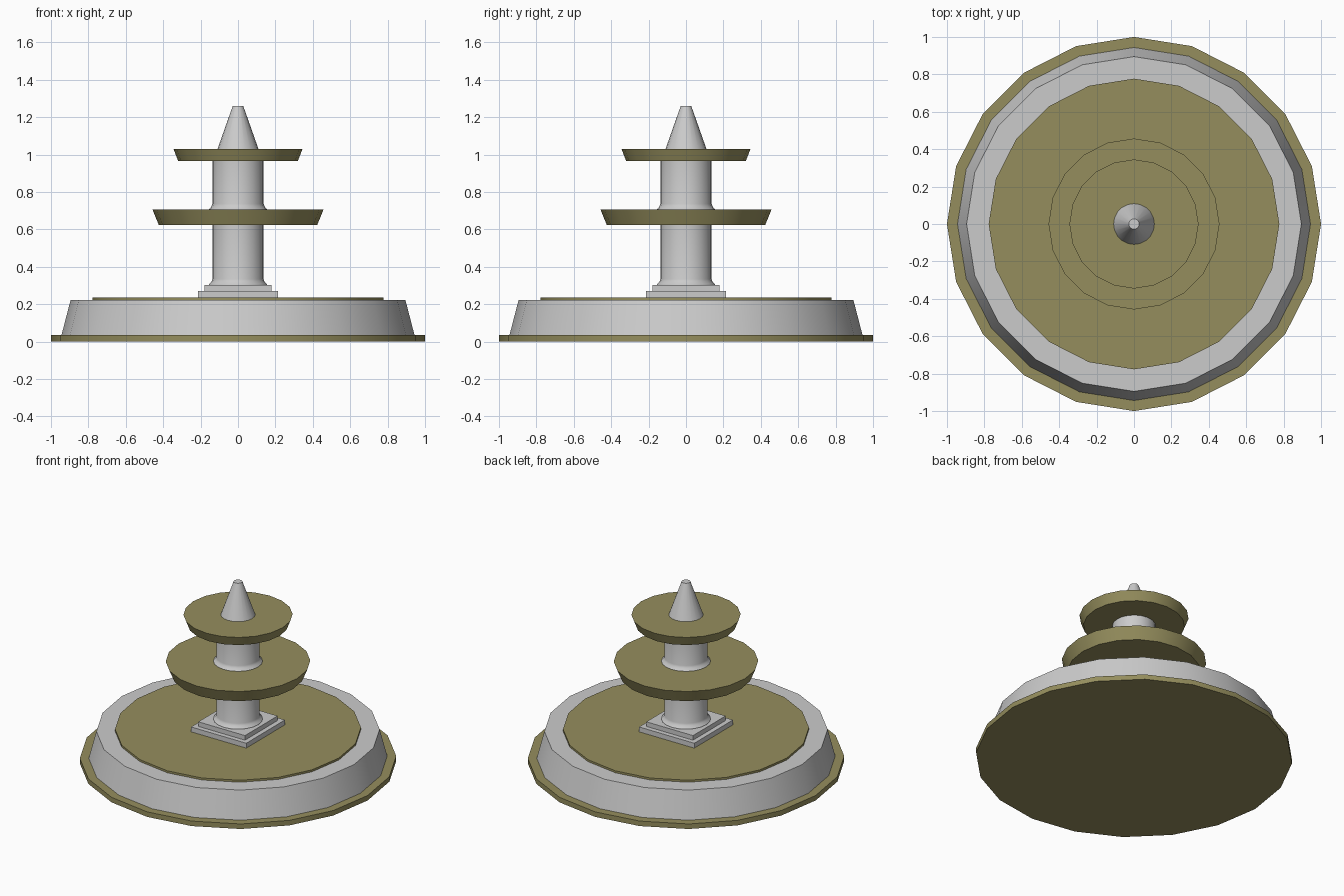
import bpy, bmesh, math

if "Cube" in bpy.data.objects:
    bpy.data.objects.remove(bpy.data.objects["Cube"])

SIDES = 20
stone_gold = bpy.data.materials.new("ochre")
stone_gold.diffuse_color = (0.30, 0.27, 0.11, 1)
stone_gold.use_nodes = True
stone_gold.node_tree.nodes["Principled BSDF"].inputs["Base Color"].default_value = stone_gold.diffuse_color


def finish(name, bm, mat=None, smooth=False):
    bmesh.ops.recalc_face_normals(bm, faces=bm.faces)
    mesh = bpy.data.meshes.new(name)
    bm.to_mesh(mesh)
    bm.free()
    ob = bpy.data.objects.new(name, mesh)
    bpy.context.collection.objects.link(ob)
    if mat:
        mesh.materials.append(mat)
    if smooth:
        bpy.ops.object.select_all(action='DESELECT')
        ob.select_set(True)
        bpy.context.view_layer.objects.active = ob
        bpy.ops.object.shade_smooth_by_angle(angle=math.radians(30))
    return ob


def lathe(name, profile, mat=None, smooth=True):
    """Closed round solid from (radius, z) points, bottom to top."""
    bm = bmesh.new()
    rings = []
    for r, z in profile:
        rings.append([bm.verts.new((r * math.cos(math.tau * i / SIDES),
                                    r * math.sin(math.tau * i / SIDES), z))
                      for i in range(SIDES)])
    for a, b in zip(rings, rings[1:]):
        for i in range(SIDES):
            j = (i + 1) % SIDES
            bm.faces.new((a[i], a[j], b[j], b[i]))
    bm.faces.new(rings[0][::-1])
    bm.faces.new(rings[-1])
    return finish(name, bm, mat, smooth)


def slab(name, half, z0, z1):
    bm = bmesh.new()
    bmesh.ops.create_cube(bm, size=1)
    for v in bm.verts:
        v.co = (v.co.x * 2 * half, v.co.y * 2 * half, z1 if v.co.z > 0 else z0)
    return finish(name, bm)


# Basin: ground rim, sloped wall, inner disc
lathe("base_rim", [(1.0, 0), (1.0, 0.035)], stone_gold)
lathe("basin_wall", [(0.945, 0.03), (0.895, 0.222)])
lathe("basin_disc", [(0.777, 0.215), (0.777, 0.236)], stone_gold)

# Square plinth steps
slab("plinth_lower", 0.213, 0.23, 0.27)
slab("plinth_upper", 0.18, 0.265, 0.302)

# Two column sections with flared feet
for name, z0, z1 in (("column_lower", 0.302, 0.63), ("column_upper", 0.704, 0.97)):
    lathe(name, [(0.157, z0 - 0.005), (0.155, z0 + 0.004),
                 (0.142, z0 + 0.018), (0.137, z0 + 0.032), (0.137, z1)])

# Tiered bowls
lathe("bowl_lower", [(0.423, 0.622), (0.457, 0.705)], stone_gold)
lathe("bowl_upper", [(0.32, 0.965), (0.345, 1.03)], stone_gold)

# Tapered top spout
lathe("spout", [(0.111, 1.025), (0.028, 1.26)])
